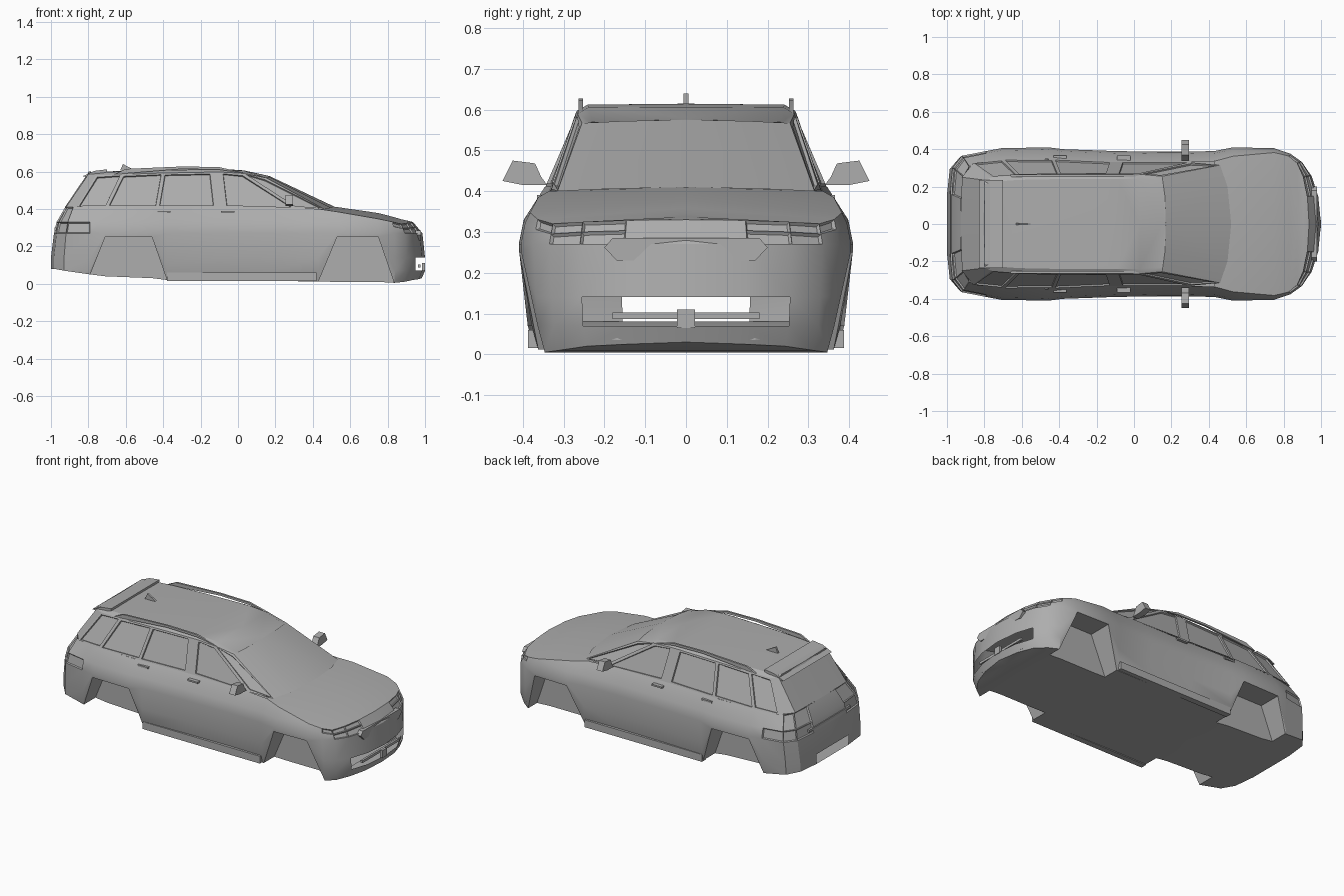
import bpy, bmesh
from mathutils import Vector

cube = bpy.data.objects.get("Cube")
if cube:
    bpy.data.objects.remove(cube)

paint = bpy.data.materials.new("body_grey")
GREY = (0.42, 0.42, 0.42, 1)
paint.diffuse_color = GREY
paint.use_nodes = True
paint.node_tree.nodes["Principled BSDF"].inputs["Base Color"].default_value = GREY


def lerp(table, v):
    """Piecewise linear lookup in a list of (key, value) pairs."""
    for (a, p), (b, q) in zip(table, table[1:]):
        if v <= b:
            return p + (q - p) * max(0, v - a) / (b - a)
    return table[-1][1]


def finish(name, bm, mirror=False, angle=0.45):
    bmesh.ops.recalc_face_normals(bm, faces=bm.faces)
    mesh = bpy.data.meshes.new(name)
    bm.to_mesh(mesh)
    bm.free()
    mesh.materials.append(paint)
    ob = bpy.data.objects.new(name, mesh)
    bpy.context.collection.objects.link(ob)
    if mirror:
        mod = ob.modifiers.new("mirror", 'MIRROR')
        mod.use_axis = (False, True, False)
    bpy.ops.object.select_all(action='DESELECT')
    ob.select_set(True)
    bpy.context.view_layer.objects.active = ob
    bpy.ops.object.shade_smooth_by_angle(angle=angle)
    return ob


def loft(rows, skip):
    """Grid surface through equal rows of points, leaving out skipped faces."""
    bm = bmesh.new()
    grid = [[bm.verts.new(p) for p in row] for row in rows]
    for r, (low, high) in enumerate(zip(grid, grid[1:])):
        for c in range(len(low) - 1):
            quad = (low[c], low[c + 1], high[c + 1], high[c])
            mid = sum((v.co for v in quad), Vector()) / 4
            if not skip(r, mid):
                bm.faces.new(quad)
    bmesh.ops.remove_doubles(bm, verts=bm.verts, dist=0.0005)
    bmesh.ops.dissolve_degenerate(bm, edges=bm.edges, dist=0.0005)
    return bm


def prism(name, outline, a, b, axis, mirror=False):
    """Extrude a 2D outline from a to b along an axis."""
    bm = bmesh.new()
    ends = []
    for d in (a, b):
        ring = []
        for p in outline:
            co = list(p)
            co.insert(axis, d)
            ring.append(bm.verts.new(co))
        bm.faces.new(ring)
        ends.append(ring)
    n = len(outline)
    for i in range(n):
        j = (i + 1) % n
        bm.faces.new((ends[0][i], ends[0][j], ends[1][j], ends[1][i]))
    return finish(name, bm, mirror, 0.3)


def box(name, x, y, z, mirror=False):
    return prism(name, [(x[0], y[0]), (x[1], y[0]), (x[1], y[1]), (x[0], y[1])],
                 z[0], z[1], 2, mirror)


# Lower body: plan outline columns of x, half width, floor height
plan = [(-1, 0, .08), (-1, .16, .08), (-.985, .30, .08), (-.93, .365, .07),
        (-.79, .39, .05), (-.71, .405, .04), (-.46, .41, .03), (-.38, .40, .02),
        (-.1, .39, .02), (.2, .385, .015), (.43, .39, .012), (.53, .41, .01),
        (.75, .405, .01), (.84, .375, .005), (.9, .335, .01), (.95, .26, .02),
        (.985, .15, .025), (1, 0, .03)]
width = [(0, .92), (.07, .97), (.27, 1), (.33, .97), (.41, .845)]
rear = [(.08, 1), (.14, 1), (.27, .92), (.33, .85), (.41, .62)]
front = [(0, .85), (.07, 1), (.14, 1), (.27, .93), (.33, .68), (.41, .6)]
belt = [(.2, .41), (.43, .40), (.53, .385), (.75, .347), (.9, .32), (1, .33)]
crown = [(.43, .415), (.53, .41), (.75, .378), (.9, .345), (1, .33)]


def arch(x):
    return -.75 < x < -.42 or .48 < x < .8


def shell_point(x, y, z):
    f = lerp(rear if x < 0 else front, z)
    if abs(x) > .8:
        x = (1 if x > 0 else -1) * (.8 + (abs(x) - .8) * f)
    return Vector((x, y * lerp(width, z), z))


def level(z):
    return lambda x, fl: max(z, .25 if arch(x) else fl)


levels = [level(0), level(.07), level(.14), level(.27),
          lambda x, fl: min(.33, lerp(belt, x) - .025),
          lambda x, fl: lerp(belt, x)]
walls = [[shell_point(x, y, h(x, fl)) for x, y, fl in plan] for h in levels]
well_top = [Vector((p.x, min(.26, p.y), p.z)) for p in walls[0]]
well_foot = [Vector((p.x, p.y, fl)) for p, (x, y, fl) in zip(well_top, plan)]
keel = [Vector((p.x, 0, p.z)) for p in well_foot]
ridge = [Vector((p.x, 0, lerp(crown, x))) for p, (x, y, fl) in zip(walls[-1], plan)]


def body_gap(r, m):
    intake = r == 4 and abs(m.x) > .9 and m.y < .2
    return intake or (r == 8 and m.x < .45)


bm = loft([keel, well_foot, well_top] + walls + [ridge], body_gap)
lamps = []
for f in bm.faces:
    m = f.calc_center_median()
    if (m.x > .83 and .26 < m.z < .325 and .15 < m.y < .35 and abs(f.normal.z) < .75) or \
       (m.x < -.85 and .28 < m.z < .4 and m.y > .2):
        lamps.append(f)
bmesh.ops.recalc_face_normals(bm, faces=bm.faces)
bmesh.ops.inset_individual(bm, faces=lamps, thickness=.007, depth=-.008)
finish("lower_body", bm, True)

# Cabin: belt line, roof edge and roof centre
base = [(-.925, 0, .41), (-.92, .25, .41), (-.86, .325, .41), (-.70, .344, .41),
        (-.43, .345, .41), (-.12, .332, .41), (-.07, .332, .41), (.30, .33, .405),
        (.46, .315, .40), (.50, .2, .405), (.52, 0, .41)]
edge = [(-.80, 0, .595), (-.80, .235, .585), (-.76, .25, .58), (-.62, .262, .585),
        (-.40, .267, .592), (-.14, .268, .597), (-.09, .268, .597), (.03, .266, .59),
        (.15, .255, .567), (.165, .15, .572), (.17, 0, .575)]
roof_z = [(-.8, .595), (-.5, .61), (-.1, .615), (.05, .605), (.17, .575)]
shoulder = [(x, y * .9, z + (.015 if y and x < .1 else 0)) for x, y, z in edge]
top = [(x, 0, lerp(roof_z, x)) for x, y, z in edge]
bm = loft([base, edge, shoulder, top], lambda r, m: False)
bmesh.ops.recalc_face_normals(bm, faces=bm.faces)
windows = [f for f in bm.faces if .45 < f.calc_center_median().z < .53
           and abs(f.normal.y) > .7 and f.calc_area() > .012
           and f.calc_center_median().x > -.74]
bmesh.ops.inset_individual(bm, faces=windows, thickness=.014, depth=0)
bmesh.ops.inset_individual(bm, faces=windows, thickness=.003, depth=-.008)
finish("cabin", bm, True)

# Roof fittings
prism("tail_spoiler", [(-.83, .575), (-.80, .572), (-.70, .598), (-.70, .612), (-.77, .603)],
      -.235, .235, 1)
prism("roof_fin", [(-.63, .605), (-.55, .605), (-.615, .64)], -.006, .006, 1)
prism("roof_rail", [(-.66, .585), (-.60, .614), (-.3, .627), (-.1, .624), (.04, .59),
                    (-.1, .61), (-.3, .614)], .252, .264, 1, True)

# Side fittings
box("sill", (-.38, .42), (.35, .387), (.015, .06), True)
prism("door_mirror", [(.34, .415), (.355, .435), (.37, .468), (.425, .475), (.45, .425),
                      (.40, .415)], .255, .295, 0, True)
for x in (-.43, -.09):
    box("door_handle", (x, x + .07), (.34, .365), (.38, .39), True)

# Nose and tail fittings
box("grille_bar", (.962, .975), (-.18, .18), (.087, .102))
box("front_plate", (.985, 1), (-.022, .022), (.065, .11))
prism("front_lip", [(.90, -.30), (.965, -.17), (.985, 0), (.965, .17), (.90, .30)],
      .035, .05, 2)
prism("grille_panel", [(-.17, .23), (.17, .23), (.20, .262), (.18, .285), (-.18, .285),
                       (-.20, .262)], .95, .978, 0)
box("tailgate_trim", (-.982, -.97), (-.2, .2), (.285, .3))
